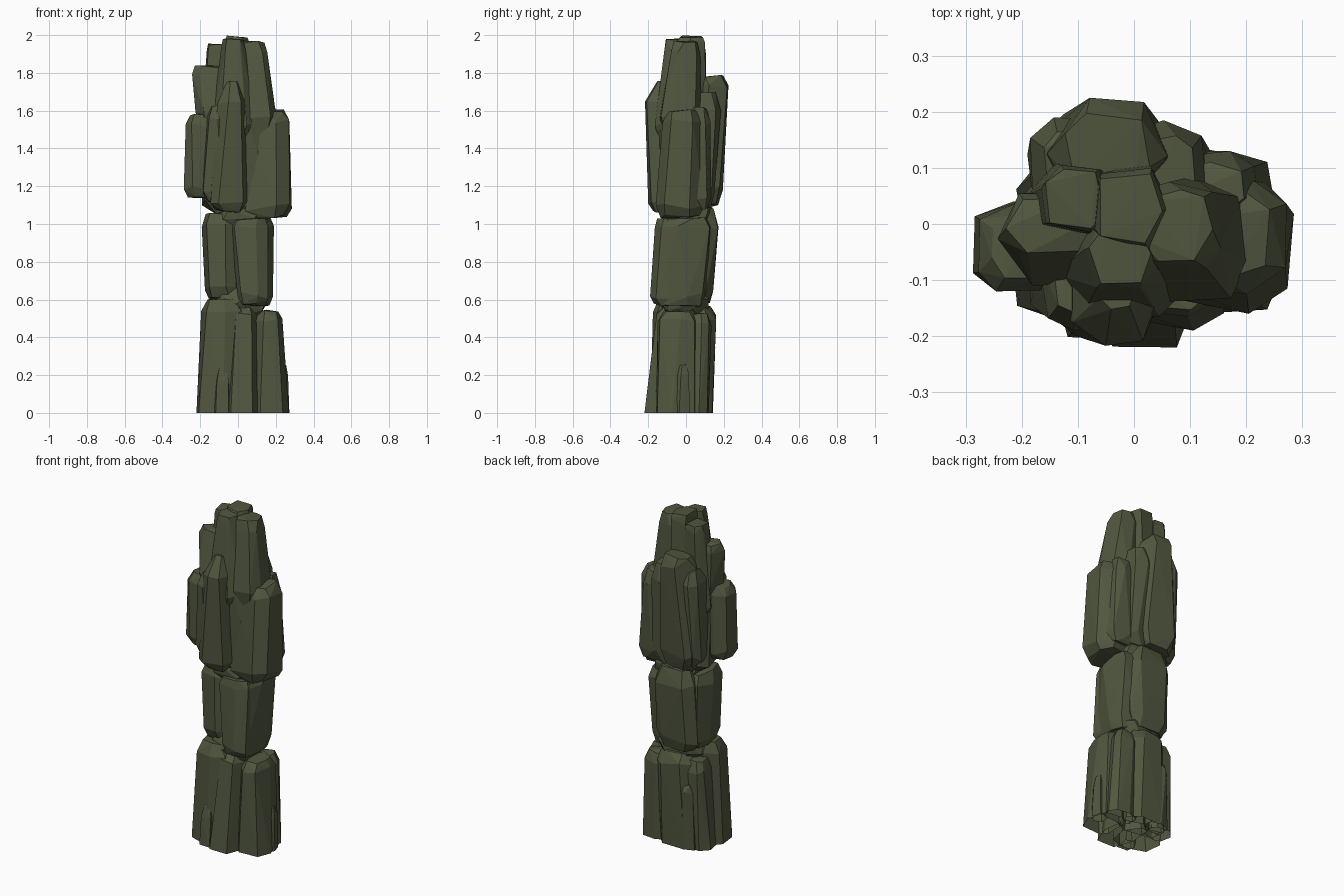
import bpy, bmesh, math, random

if "Cube" in bpy.data.objects:
    bpy.data.objects.remove(bpy.data.objects["Cube"])

random.seed(7)
stone = bpy.data.materials.new("mossy stone")
stone.diffuse_color = (0.082, 0.095, 0.05, 1)
stone.use_nodes = True
stone.node_tree.nodes["Principled BSDF"].inputs["Base Color"].default_value = stone.diffuse_color


def ring(angles, box, z, shrink, wobble, square):
    """Irregular polygon stretched to fill box (x0, x1, y0, y1), then shrunk about its centre."""
    pts = []
    for a in angles:
        c, s = math.cos(a), math.sin(a)
        pts.append((math.copysign(abs(c) ** square, c), math.copysign(abs(s) ** square, s)))
    lo = [min(p[i] for p in pts) for i in (0, 1)]
    hi = [max(p[i] for p in pts) for i in (0, 1)]
    out = []
    for p in pts:
        co = []
        for i in (0, 1):
            t = (p[i] - lo[i]) / (hi[i] - lo[i]) * 2 - 1
            a, b = box[2 * i], box[2 * i + 1]
            co.append((a + b) / 2 + t * shrink * (b - a) / 2)
        out.append((co[0], co[1], z + random.uniform(-wobble, wobble)))
    return out


def rock(name, base, top, z0, z1, low=0.06, high=0.05, foot=0.74, cap=0.7, sides=7, square=0.7):
    """Faceted stone column: chamfered foot, two shoulders and a smaller cap."""
    start = random.uniform(0, 6.28)
    step = 2 * math.pi / sides

    def angles():
        return [start + step * (i + random.uniform(-0.2, 0.2)) for i in range(sides)]

    pts = []
    if z0 > 0:
        pts += ring(angles(), base, z0 + 0.01, foot, 0.01, square)
        pts += ring(angles(), base, z0 + low, 1, 0.02, square)
    else:
        pts += ring(angles(), base, 0, 1, 0, square)
    pts += ring(angles(), top, z1 - high - 0.015, 1, 0.015, square)
    pts += ring(angles(), top, z1 - 0.008, cap, 0.008, square)
    bm = bmesh.new()
    for p in pts:
        bm.verts.new(p)
    bmesh.ops.convex_hull(bm, input=bm.verts[:])
    loose = [v for v in bm.verts if not v.link_faces]
    bmesh.ops.delete(bm, geom=loose, context='VERTS')
    bmesh.ops.recalc_face_normals(bm, faces=bm.faces[:])
    # Columns on the ground are open underneath
    under = [f for f in bm.faces if all(v.co.z < 1e-4 for v in f.verts)]
    bmesh.ops.delete(bm, geom=under, context='FACES')
    me = bpy.data.meshes.new(name)
    bm.to_mesh(me)
    bm.free()
    me.materials.append(stone)
    ob = bpy.data.objects.new(name, me)
    bpy.context.collection.objects.link(ob)


# Bottom tier: columns standing on the ground
rock("base_front_left", (-.22, .04, -.19, .04), (-.195, .03, -.175, .03), 0, .61)
rock("base_front_right", (.08, .27, -.16, .06), (.09, .235, -.15, .07), 0, .55)
rock("base_core", (-.08, .12, -.22, .08), (-.04, .10, -.155, .10), 0, .58)
rock("base_back", (-.15, .12, -.04, .14), (-.12, .12, -.03, .16), 0, .57)
rock("base_back_right", (.06, .24, .0, .12), (.06, .21, .0, .135), 0, .53)
rock("base_back_left", (-.21, -.06, -.02, .11), (-.18, -.06, -.02, .125), 0, .54)
rock("base_stub_right", (.19, .272, -.07, .02), (.20, .265, -.065, .015), 0, .26, sides=5)
rock("base_stub_back", (-.14, -.01, .05, .142), (-.13, -.02, .06, .155), 0, .40, sides=6)
rock("base_stub_front", (-.13, -.04, -.205, -.1), (-.12, -.05, -.195, -.1), 0, .24, sides=5)

# Narrow joints between the tiers
rock("lower_joint", (-.13, .15, -.14, .12), (-.12, .15, -.14, .12), .50, .68)
rock("upper_joint", (-.13, .16, -.13, .14), (-.13, .16, -.13, .14), .96, 1.14)

# Middle tier
rock("middle_left", (-.175, .02, -.13, .11), (-.192, .02, -.13, .11), .60, 1.06, foot=.8, cap=.8, square=.6)
rock("middle_right", (-.02, .185, -.15, .11), (-.04, .19, -.13, .14), .56, 1.035, foot=.82, high=.03, cap=.85, square=.6)
rock("middle_front", (0, .16, -.19, 0), (-.04, .16, -.165, 0), .56, 1.03, foot=.8, high=.03, cap=.85, square=.6)
rock("middle_back", (-.15, .12, 0, .145), (-.14, .13, 0, .172), .58, 1.09, low=.07, high=.09, square=.6)

# Upper tier: overhanging columns
rock("upper_core", (-.19, .2, -.14, .12), (-.19, .2, -.14, .12), 1.05, 1.6)
rock("upper_right", (.02, .285, -.16, .10), (.03, .272, -.125, .09), 1.03, 1.61, foot=.8, cap=.75, square=.68)
rock("upper_left", (-.287, -.12, -.12, .04), (-.277, -.12, -.12, .04), 1.13, 1.585, square=.6)
rock("upper_front_left", (-.19, .0, -.18, .0), (-.17, .0, -.19, .0), 1.11, 1.63)
rock("upper_front", (-.15, .05, -.20, 0), (-.11, .05, -.217, 0), 1.06, 1.76, high=.10, cap=.4)
rock("upper_back", (-.17, .07, .0, .195), (-.155, .06, .04, .225), 1.09, 1.79, low=.09, cap=.7, sides=6)
rock("upper_back_left", (-.19, -.02, .0, .17), (-.185, -.02, .02, .19), 1.12, 1.71, high=.06, square=.6)
rock("upper_back_mid", (-.02, .15, .0, .15), (-.01, .13, .0, .185), 1.08, 1.70, low=.08, high=.09)
rock("upper_back_right", (.06, .25, 0, .13), (.06, .22, 0, .13), 1.07, 1.62, high=.07)

# Summit cluster
rock("summit_right", (-.02, .205, -.14, .085), (-.01, .155, -.08, .075), 1.42, 1.975, low=.14, cap=.82)
rock("summit_peak", (-.09, .08, -.05, .11), (-.07, .06, -.045, .10), 1.4, 2.0, high=.03, cap=.85, sides=5)
rock("summit_front", (-.14, .10, -.165, .0), (-.09, .04, -.115, .0), 1.42, 1.985, low=.12, cap=.85, sides=6)
rock("summit_left", (-.20, -.03, -.03, .11), (-.165, -.045, -.015, .105), 1.4, 1.96, high=.03, cap=.88, sides=6)
rock("summit_shoulder", (-.225, -.05, -.11, .06), (-.243, -.05, -.06, .055), 1.48, 1.84, low=.1, high=.03, cap=.85, sides=6)
